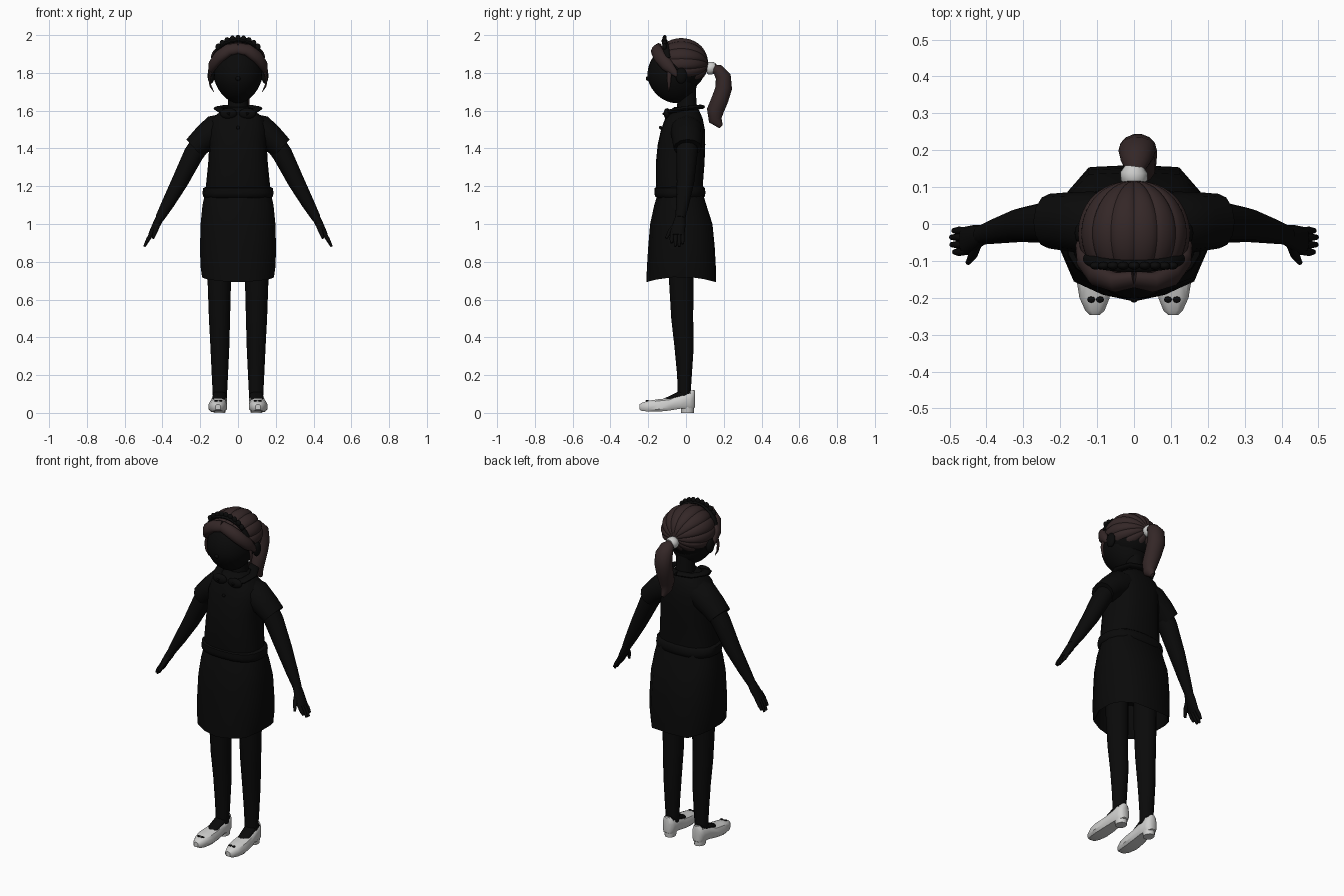
import bpy, bmesh, math
from mathutils import Vector as V


def material(name, rgb):
    m = bpy.data.materials.new(name)
    m.diffuse_color = (*rgb, 1)
    return m


BLACK = material("black", (0.003, 0.003, 0.003))
BROWN = material("dark_brown", (0.034, 0.02, 0.02))
WHITE = material("off_white", (0.62, 0.62, 0.61))


def finish(name, bm, mat, mirror=False, angle=50):
    bmesh.ops.recalc_face_normals(bm, faces=bm.faces)
    me = bpy.data.meshes.new(name)
    bm.to_mesh(me)
    bm.free()
    me.materials.append(mat)
    ob = bpy.data.objects.new(name, me)
    bpy.context.collection.objects.link(ob)
    if mirror:
        ob.modifiers.new("mirror", 'MIRROR').use_mirror_merge = False
    bpy.ops.object.select_all(action='DESELECT')
    ob.select_set(True)
    bpy.context.view_layer.objects.active = ob
    bpy.ops.object.shade_smooth_by_angle(angle=math.radians(angle))
    return ob


def skin(bm, rings, cap0=True, cap1=True):
    vs = [[bm.verts.new(p) for p in r] for r in rings]
    n = len(vs[0])
    for a, b in zip(vs, vs[1:]):
        for i in range(n):
            bm.faces.new((a[i], a[(i + 1) % n], b[(i + 1) % n], b[i]))
    if cap0:
        bm.faces.new(vs[0])
    if cap1:
        bm.faces.new(vs[-1])


def tube_into(bm, secs, ref=(0, 1, 0), n=12):
    """secs: (x, y, z, radius along ref, other radius)"""
    pts = [V(s[:3]) for s in secs]
    rings = []
    for i, s in enumerate(secs):
        t = (pts[min(i + 1, len(pts) - 1)] - pts[max(i - 1, 0)]).normalized()
        side = (V(ref) - t * t.dot(V(ref))).normalized()
        up = t.cross(side)
        rings.append([pts[i] + side * s[3] * math.cos(a) + up * s[4] * math.sin(a)
                      for a in (2 * math.pi * k / n for k in range(n))])
    skin(bm, rings)


def tube(name, secs, mat, mirror=False, ref=(0, 1, 0), n=12):
    bm = bmesh.new()
    tube_into(bm, secs, ref, n)
    return finish(name, bm, mat, mirror)


def ball_into(bm, c, r, u=20, v=14):
    new = bmesh.ops.create_uvsphere(bm, u_segments=u, v_segments=v, radius=1)["verts"]
    for p in new:
        p.co = V(c) + V((p.co.x * r[0], p.co.y * r[1], p.co.z * r[2]))


def ball(name, c, r, mat, mirror=False):
    bm = bmesh.new()
    ball_into(bm, c, r)
    return finish(name, bm, mat, mirror)


def column(name, secs, mat, n=20, e=0.8):
    """Upright loft. secs: (z, half width, y front, y back)"""
    def p(c):
        return math.copysign(abs(c) ** e, c)
    bm = bmesh.new()
    skin(bm, [[(w * p(math.cos(a)), (f + b) / 2 + (b - f) / 2 * p(math.sin(a)), z)
               for a in (2 * math.pi * k / n for k in range(n))] for z, w, f, b in secs])
    return finish(name, bm, mat)


# Shirt body, rolled hem and neck
column("shirt", [(1.15, .172, -.155, .092), (1.22, .168, -.16, .09), (1.32, .158, -.16, .098),
                 (1.42, .152, -.15, .102), (1.5, .155, -.132, .1), (1.56, .14, -.11, .088),
                 (1.6, .085, -.09, .07), (1.62, .05, -.06, .05)], BLACK)
column("shirt_hem", [(1.135, .17, -.145, .085), (1.145, .185, -.163, .1), (1.165, .188, -.168, .103),
                     (1.19, .184, -.166, .1), (1.2, .165, -.15, .09)], BLACK)
tube("neck", [(0, .005, 1.56, .06, .06), (0, .005, 1.65, .05, .052), (0, 0, 1.76, .05, .055)], BLACK)

# Skirt: faceted outline with a pointed front and flat back, open below
half = [(0, -1), (.45, -.9), (.82, -.72), (1, -.25), (1, .3), (.9, .62), (.62, .97), (0, 1)]
outline = half + [(-x, y) for x, y in half[-2:0:-1]]
bm = bmesh.new()
skin(bm, [[(x * w, (f + b) / 2 + y * (b - f) / 2, z - d * y * y) for x, y in outline]
          for z, w, f, b, d in [(1.16, .175, -.15, .09, 0), (1.1, .188, -.168, .108, 0),
                                (1.0, .198, -.19, .14, 0), (.88, .201, -.2, .152, 0),
                                (.78, .199, -.207, .158, .01), (.72, .19, -.21, .16, .028),
                                (.73, .18, -.2, .15, .028), (.9, .185, -.185, .135, 0)]])
finish("skirt", bm, BLACK)

# Collar: band with two rounded front flaps
tube("collar", [(.035, -.098, 1.583, .012, .03), (.085, -.075, 1.598, .012, .028),
                (.105, -.01, 1.612, .012, .024), (.075, .055, 1.618, .012, .024),
                (0, .078, 1.62, .012, .024)], BLACK, True, (0, 0, 1))
ball("collar_flap", (.05, -.1, 1.585), (.045, .018, .028), BLACK, True)
ball("shirt_button", (0, -.135, 1.51), (.009, .008, .009), BLACK)

# Sleeves and arms
tube("sleeve", [(.07, 0, 1.51, .085, .075), (.12, .003, 1.495, .085, .083), (.18, .006, 1.45, .08, .07),
                (.23, .008, 1.403, .074, .062), (.224, .008, 1.408, .06, .05)], BLACK, True)
tube("arm", [(.18, .006, 1.45, .06, .055), (.235, .005, 1.37, .056, .053), (.31, -.003, 1.22, .046, .044),
             (.37, -.018, 1.11, .035, .034), (.415, -.03, 1.03, .026, .024)], BLACK, True)

# Hands
bm = bmesh.new()
tube_into(bm, [(.405, -.028, 1.05, .024, .022), (.43, -.036, 1.0, .034, .021),
               (.455, -.045, .955, .038, .016), (.465, -.046, .94, .034, .012)])
for y, tip in ((-.076, .9), (-.056, .882), (-.036, .88), (-.018, .895)):
    tube_into(bm, [(.45, y * .9 - .004, .96, .011, .011), (.475, y, .92, .011, .011),
                   (.496 - (tip - .88) * .4, y, tip, .007, .006)], n=8)
tube_into(bm, [(.425, -.05, 1.0, .015, .014), (.436, -.083, .965, .013, .012),
               (.45, -.105, .925, .007, .007)], ref=(1, 0, 0), n=8)
finish("hand", bm, BLACK, True)

# Legs
tube("leg", [(.1, -.025, .95, .07, .06), (.099, -.025, .7, .065, .062), (.098, -.02, .5, .058, .056),
             (.096, -.01, .35, .051, .05), (.096, -.008, .2, .039, .043), (.096, -.01, .08, .033, .037)],
     BLACK, True)
tube("foot", [(.098, .025, .1, .032, .022), (.098, -.02, .1, .035, .022), (.101, -.08, .075, .034, .016),
              (.103, -.13, .06, .025, .01)], BLACK, True, (1, 0, 0))

# Shoes: lofted from toe to heel, with a heel block and a small bow
bm = bmesh.new()
rings = []
for y, cx, w, z0, z1 in [(-.246, .106, .014, .018, .045), (-.235, .106, .026, .011, .053),
                         (-.2, .107, .041, .007, .064), (-.15, .107, .049, .006, .072),
                         (-.09, .104, .047, .012, .078), (-.03, .1, .04, .022, .098),
                         (.02, .098, .039, .022, .116), (.04, .098, .028, .024, .122),
                         (.047, .098, .014, .03, .118)]:
    c = (z0 + z1) / 2
    rings.append([(cx + w * x, y, c + (z1 - z0) / 2 * z) for x, z in
                  [(-.75, -1), (.75, -1), (1, -.6), (1, .15), (.82, .72), (.4, 1),
                   (-.4, 1), (-.82, .72), (-1, .15), (-1, -.6)]])
skin(bm, rings)
tube_into(bm, [(.098, .008, 0, .03, .034), (.098, .008, .04, .036, .036)], ref=(1, 0, 0), n=12)
finish("shoe", bm, WHITE, True, 40)
bm = bmesh.new()
for dx in (-.012, .012):
    ball_into(bm, (.104 + dx, -.205, .064), (.011, .009, .004), 8, 6)
finish("shoe_bow", bm, BLACK, True)

# Head, ears, nose
bm = bmesh.new()
ball_into(bm, (0, -.07, 1.79), (.128, .134, .15), 24, 18)
for v in bm.verts:                       # taper the jaw toward the chin
    if v.co.z < 1.76:
        v.co.x *= 1 - (1.76 - v.co.z) * 1.2
        v.co.y += (1.76 - v.co.z) * .15
finish("face", bm, BLACK)
ball("skull", (0, -.02, 1.835), (.135, .125, .13), BLACK)
ball("nose", (0, -.2, 1.77), (.013, .013, .012), BLACK)
ball("ear", (.143, -.025, 1.785), (.018, .03, .042), BLACK, True)

# Hair cap: lobed locks converging on the tie at the back of the head
bm = bmesh.new()
rings = []
N, ROWS = 112, 16
for j in range(ROWS + 1):
    ring = []
    for k in range(N):
        phi = 2 * math.pi * k / N
        u = math.cos(phi)
        th = math.radians(6 + (99 + 44 * u) * min(j, ROWS - 1) / (ROWS - 1))
        r = .975 + .05 * abs(math.sin(7 * phi)) ** .6 * min(1, math.sin(th) * 1.3)
        if j == ROWS:
            r = .9
        ring.append((.148 * r * math.sin(th) * math.sin(phi), -.025 + .145 * r * math.cos(th),
                     1.845 + (.138 if u > 0 else .115) * r * math.sin(th) * u))
    rings.append(ring)
skin(bm, rings, True, False)
finish("hair_cap", bm, BROWN, angle=35)

# Swept fringe and loose curls in front of the ears
tube("fringe", [(.0, -.15, 1.93, .03, .02), (.05, -.158, 1.922, .034, .025), (.1, -.138, 1.885, .036, .03),
                (.135, -.1, 1.84, .034, .022), (.147, -.06, 1.8, .018, .012),
                (.147, -.04, 1.775, .004, .004)], BROWN, True, (0, .5, 1))
tube("curl", [(.138, -.085, 1.83, .014, .008), (.151, -.09, 1.77, .011, .006),
              (.146, -.09, 1.73, .008, .005), (.128, -.092, 1.7, .002, .002)], BROWN, True)

# Scalloped headband
bm = bmesh.new()
arc = [math.radians(a) for a in range(-75, 76, 15)]
tube_into(bm, [(.134 * math.sin(a), -.088 - .026 * math.cos(a), 1.845 + .127 * math.cos(a), .016, .01)
               for a in arc], n=8)
for i in range(-4, 5):
    a = math.radians(i * 12)
    ball_into(bm, (.14 * math.sin(a), -.113, 1.845 + .138 * math.cos(a)), (.016, .011, .018), 10, 8)
finish("headband", bm, BLACK)

# Hair tie and ponytail
tube("hair_tie", [(0, .108, 1.822, .026, .026), (0, .118, 1.823, .036, .034), (0, .14, 1.826, .036, .034),
                  (.002, .155, 1.825, .026, .026)], WHITE, ref=(1, 0, 0), n=14)
tube("ponytail", [(.002, .14, 1.825, .022, .022), (.004, .17, 1.815, .04, .032),
                  (.008, .197, 1.78, .05, .042), (.01, .2, 1.72, .052, .045),
                  (.014, .18, 1.66, .048, .046), (.018, .155, 1.6, .042, .046),
                  (.022, .155, 1.55, .03, .036), (.026, .185, 1.515, .008, .012)],
     BROWN, ref=(1, 0, 0), n=14)
